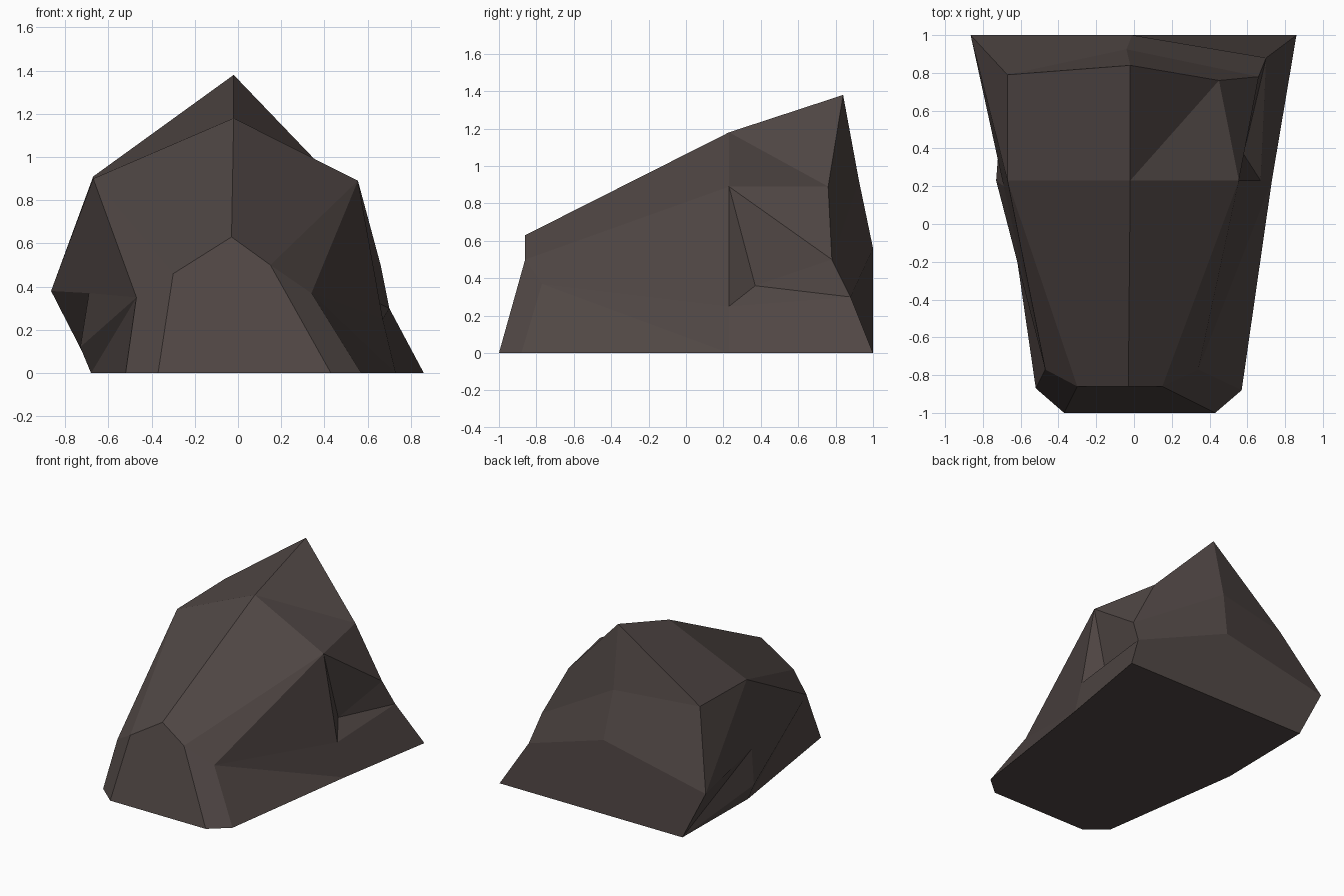
import bpy
import bmesh

default_cube = bpy.data.objects.get("Cube")
if default_cube:
    bpy.data.objects.remove(default_cube, do_unlink=True)

# One stone colour
stone = bpy.data.materials.new("dark_brown_stone")
stone_colour = (0.08, 0.062, 0.058, 1)
stone.use_nodes = True
stone.diffuse_color = stone_colour
shader = next(n for n in stone.node_tree.nodes if n.type == 'BSDF_PRINCIPLED')
shader.inputs["Base Color"].default_value = stone_colour
shader.inputs["Roughness"].default_value = 0.9

mesh = bpy.data.meshes.new("rock")
bm = bmesh.new()


def point(x, y, z):
    return bm.verts.new((x, y, z))


def facet(*corners):
    """Make one face, merging repeated corners."""
    corners = list(dict.fromkeys(corners))
    if len(corners) > 2:
        bm.faces.new(corners)


def loft(first, second, creases):
    """Join two sections; each letter picks a crease: up, down or none."""
    for i, crease in enumerate(creases):
        a, b, c, d = first[i], first[i + 1], second[i + 1], second[i]
        if crease == "u":
            facet(a, b, c)
            facet(a, c, d)
        elif crease == "d":
            facet(a, b, d)
            facet(b, c, d)
        else:
            facet(a, b, c, d)


# Front toe corners on the ground
toe_right = point(0.43, -1, 0)
toe_left = point(-0.37, -1, 0)

# Front section, from the ground on +x over the ridge to the ground on -x
front_foot_right = point(0.57, -0.88, 0)
front_cheek_right = point(0.34, -0.77, 0.37)
front_shoulder_right = point(0.15, -0.86, 0.5)
front_ridge = point(-0.03, -0.86, 0.63)
front_shoulder_left = point(-0.3, -0.86, 0.46)
front_cheek_left = point(-0.47, -0.77, 0.35)
front_foot_left = point(-0.52, -0.87, 0)

# Middle section, with a notch on each flank
middle_foot_right = point(0.73, 0.23, 0)
middle_ledge_right = point(0.67, 0.23, 0.25)
middle_notch_right = point(0.58, 0.37, 0.36)
middle_shoulder_right = point(0.555, 0.23, 0.89)
middle_ridge = point(-0.02, 0.23, 1.18)
middle_shoulder_left = point(-0.67, 0.23, 0.9)
middle_notch_left = point(-0.69, 0.2, 0.37)
middle_ledge_left = point(-0.73, 0.23, 0.12)
middle_foot_left = point(-0.68, 0.23, 0)

# Back section, rising to the peak
back_foot_right = point(0.86, 1, 0)
back_ledge_right = point(0.7, 0.88, 0.3)
back_cheek_right = point(0.66, 0.78, 0.5)
back_shoulder_right = point(0.45, 0.76, 0.89)
peak = point(-0.02, 0.84, 1.38)
back_shoulder_left = point(-0.67, 0.79, 0.91)
back_cheek_left = point(-0.865, 1, 0.38)
back_foot_left = point(-0.67, 1, 0)

# Back wall points below the peak
wall_high = point(-0.04, 0.925, 0.92)
wall_low = point(-0.01, 1, 0.56)

# Front facets
facet(toe_right, toe_left, front_shoulder_left, front_ridge,
      front_shoulder_right)
facet(toe_right, front_shoulder_right, front_cheek_right, front_foot_right)
facet(toe_left, front_foot_left, front_cheek_left, front_shoulder_left)

# Front half of the flanks and top
loft([front_foot_right, front_cheek_right, front_shoulder_right, front_ridge,
      front_shoulder_left, front_cheek_left, front_cheek_left,
      front_foot_left],
     [middle_foot_right, middle_ledge_right, middle_shoulder_right,
      middle_ridge, middle_shoulder_left, middle_notch_left,
      middle_ledge_left, middle_foot_left],
     "du--d-u")
facet(middle_ledge_right, middle_shoulder_right, middle_notch_right)

# Back half of the flanks and top
loft([middle_foot_right, middle_ledge_right, middle_notch_right,
      middle_shoulder_right, middle_ridge, middle_shoulder_left,
      middle_notch_left, middle_ledge_left, middle_foot_left],
     [back_foot_right, back_ledge_right, back_cheek_right,
      back_shoulder_right, peak, back_shoulder_left,
      back_cheek_left, back_foot_left, back_foot_left],
     "-ddd-uu-")

# Back wall facets
facet(back_foot_right, back_ledge_right, wall_low, back_cheek_left,
      back_foot_left)
facet(back_ledge_right, back_cheek_right, wall_high, wall_low)
facet(back_cheek_right, back_shoulder_right, peak, wall_high)
facet(peak, back_shoulder_left, wall_high)
facet(back_shoulder_left, back_cheek_left, wall_low, wall_high)

# Flat underside
facet(toe_right, front_foot_right, middle_foot_right, back_foot_right,
      back_foot_left, middle_foot_left, front_foot_left, toe_left)

bmesh.ops.recalc_face_normals(bm, faces=bm.faces[:])
bm.to_mesh(mesh)
bm.free()
mesh.materials.append(stone)
mesh.shade_flat()

rock = bpy.data.objects.new("rock", mesh)
bpy.context.scene.collection.objects.link(rock)
